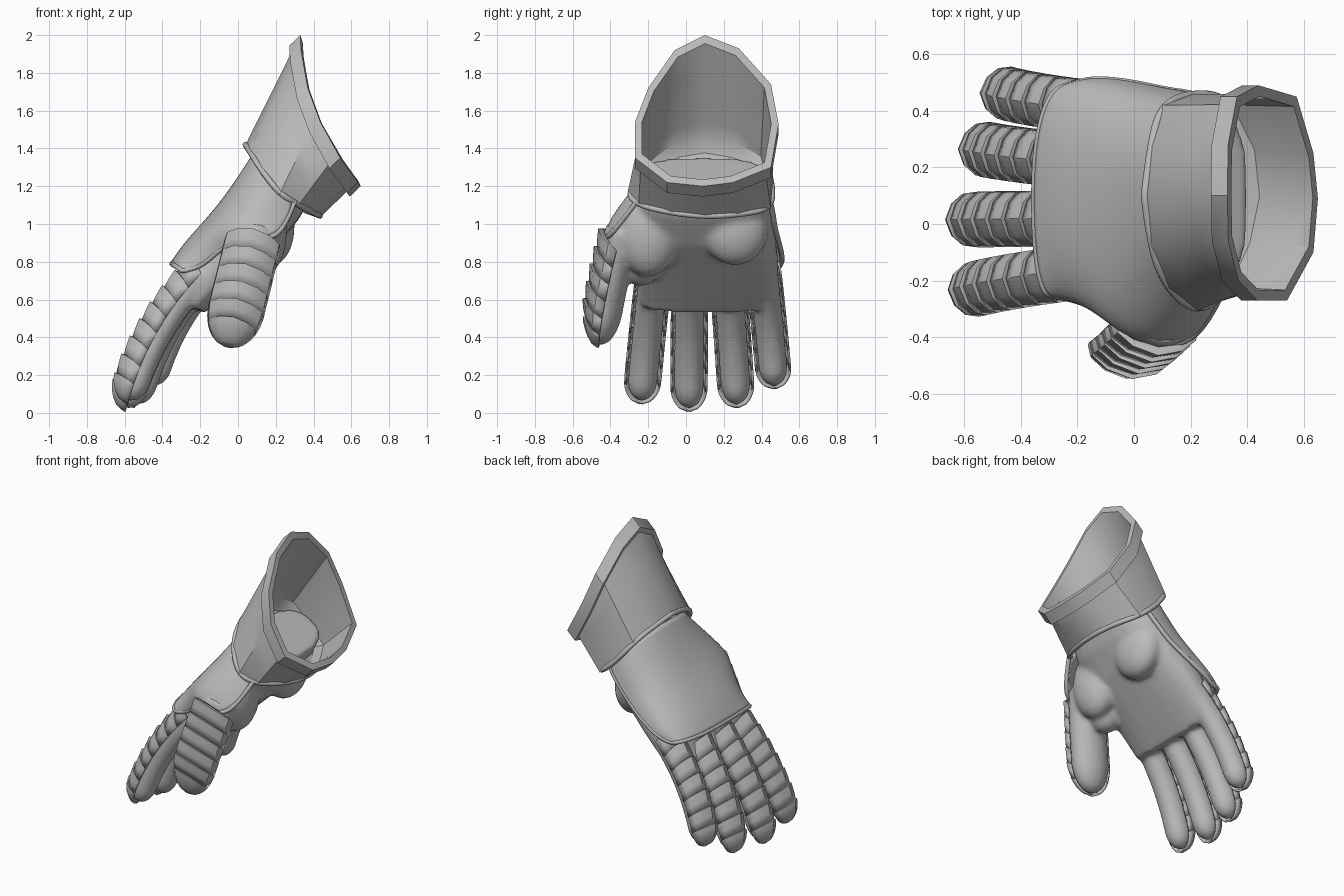
import bpy, bmesh, math
from mathutils import Vector as V

cube = bpy.data.objects.get("Cube")
if cube:
    bpy.data.objects.remove(cube)

steel = bpy.data.materials.new("steel_grey")
steel.use_nodes = True
GREY = (0.5, 0.5, 0.5, 1)
steel.diffuse_color = GREY
steel.node_tree.nodes["Principled BSDF"].inputs["Base Color"].default_value = GREY


def loft(bm, rings, closed=False, caps=False):
    """Skin a row of equally long rings with quads."""
    rows = [[bm.verts.new(p) for p in r] for r in rings]
    n = len(rows[0])
    for a, b in zip(rows, rows[1:]):
        for i in range(n if closed else n - 1):
            j = (i + 1) % n
            bm.faces.new((a[i], a[j], b[j], b[i]))
    if caps:
        bm.faces.new(rows[0])
        bm.faces.new(rows[-1])


def finish(bm, name, angle=40):
    bmesh.ops.recalc_face_normals(bm, faces=bm.faces[:])
    me = bpy.data.meshes.new(name)
    bm.to_mesh(me)
    bm.free()
    me.materials.append(steel)
    ob = bpy.data.objects.new(name, me)
    bpy.context.collection.objects.link(ob)
    bpy.ops.object.select_all(action='DESELECT')
    ob.select_set(True)
    bpy.context.view_layer.objects.active = ob
    bpy.ops.object.shade_smooth_by_angle(angle=math.radians(angle))
    return ob


def solidify(ob, thickness):
    m = ob.modifiers.new("thickness", 'SOLIDIFY')
    m.thickness, m.offset = thickness, 0


def roll(name, points, radius, cyclic=False):
    """Rolled edge: a round wire along a path."""
    cu = bpy.data.curves.new(name, 'CURVE')
    cu.dimensions = '3D'
    cu.bevel_depth, cu.bevel_resolution = radius, 2
    sp = cu.splines.new('NURBS')
    sp.points.add(len(points) - 1)
    for q, p in zip(sp.points, points):
        q.co = (*p, 1)
    sp.use_cyclic_u, sp.use_endpoint_u, sp.order_u = cyclic, True, 3
    cu.materials.append(steel)
    ob = bpy.data.objects.new(name, cu)
    bpy.context.collection.objects.link(ob)


# Half outline of a lame: fraction of the half width and of the depth
ROOF = [(1, 0), (0.95, 0.4), (0.6, 0.78), (0, 1)]
ROOF = [(-w, h) for w, h in ROOF] + ROOF[-2::-1]


class Digit:
    """A gently bent finger axis with a frame at each point."""

    def __init__(self, base, tip, back, bulge, half, depth, flesh, lames, start=0, nose=0.16, arch=0.03):
        self.b, self.t, self.back = V(base), V(tip), V(back).normalized()
        self.c = (self.b + self.t) / 2 + self.back * bulge * 2
        self.half, self.depth, self.flesh, self.lames = half, depth, flesh, lames
        self.start, self.nose, self.arch = start, nose, arch

    def frame(self, u):
        p = self.b * (1 - u) ** 2 + self.c * 2 * u * (1 - u) + self.t * u * u
        d = ((self.c - self.b) * (1 - u) + (self.t - self.c) * u).normalized()
        side = d.cross(self.back).normalized()
        return p, d, side, side.cross(d)

    def taper(self, u):
        return math.sqrt(max(0.004, 1 - max(0, (u - 1 + self.nose) / self.nose) ** 2))

    def skin(self, bm):
        rings = []
        for i in range(25):
            u = i / 24
            p, d, s, n = self.frame(u * 0.99)
            k = self.taper(u)
            rings.append([p + s * self.half * 0.86 * k * math.cos(a) + n * self.flesh * k * math.sin(a)
                          for a in [math.tau * j / 16 for j in range(16)]])
        loft(bm, rings, True, True)

    def armour(self, name):
        bm = bmesh.new()
        step = (1 - self.start) / self.lames
        for i in range(self.lames):
            last = i == self.lames - 1
            steps = [(0, 0.85), (0, 1.08), (0.5, 1.0), (1, 0.92)]
            if last:
                steps = steps[:2] + [(j / 6, 1.08 - j / 60) for j in range(1, 7)]
            rings = []
            for f, k in steps:
                u = self.start + step * (i + f)
                p, d, s, n = self.frame(u)
                t = self.taper(u)
                rings.append([p + s * self.half * t * w + n * self.depth * k * t * h
                              - d * self.arch * h * (1 - f * last) for w, h in ROOF])
            loft(bm, rings)
        solidify(finish(bm, name, 35), 0.012)


# Fingers and thumb
BACK = (-0.86, 0, 0.5)
digits = {
    "index": Digit((-0.2, -0.17, 0.73), (-0.585, -0.24, 0.05), BACK, 0.05, 0.093, 0.105, 0.085, 8),
    "middle": Digit((-0.2, 0.02, 0.73), (-0.595, 0.015, 0.01), BACK, 0.05, 0.093, 0.105, 0.085, 8),
    "ring": Digit((-0.18, 0.22, 0.73), (-0.545, 0.27, 0.03), BACK, 0.05, 0.093, 0.105, 0.085, 8),
    "little": Digit((-0.13, 0.41, 0.74), (-0.465, 0.47, 0.13), BACK, 0.05, 0.09, 0.105, 0.085, 7),
    "thumb": Digit((0.1, -0.33, 0.98), (-0.055, -0.46, 0.35), (-0.1, -1, 0), 0.01,
                   0.145, 0.115, 0.095, 6, 0.14, 0.3, 0.05),
}
glove = bmesh.new()
for key, digit in digits.items():
    digit.skin(glove)
    digit.armour(key + "_lames")

# Palm: centre x, centre z, low y, high y, half thickness
n = V(BACK).normalized()
palm = [(0.26, 1.27, -0.24, 0.42, 0.17), (0.17, 1.12, -0.26, 0.45, 0.18), (0.06, 0.97, -0.28, 0.47, 0.17),
        (-0.08, 0.8, -0.26, 0.49, 0.14), (-0.17, 0.69, -0.25, 0.49, 0.12), (-0.25, 0.57, -0.24, 0.46, 0.085)]
rings = []
for x, z, lo, hi, h in palm:
    ring = []
    for j in range(24):
        a = math.tau * j / 24
        c, s = math.cos(a), math.sin(a)
        ring.append(V((x, (lo + hi) / 2, z)) + V((0, (hi - lo) / 2, 0)) * math.copysign(abs(c) ** 0.75, c)
                    + n * h * math.copysign(abs(s) ** 0.75, s))
    rings.append(ring)
loft(glove, rings, True, True)

# Fleshy pads: ball of the thumb, heel of the hand, web beside the index finger
for spot, size in [((0.13, -0.2, 0.96), (0.13, 0.17, 0.24)), ((0.18, 0.26, 0.98), (0.12, 0.18, 0.2)),
                   ((0.03, -0.24, 0.82), (0.11, 0.12, 0.15))]:
    for v in bmesh.ops.create_uvsphere(glove, u_segments=20, v_segments=12, radius=1)["verts"]:
        v.co = V(spot) + V(a * b for a, b in zip(v.co, size))
hand = finish(glove, "glove", 180)
m = hand.modifiers.new("blend", 'REMESH')
m.mode, m.voxel_size, m.use_smooth_shade = 'VOXEL', 0.014, True
m = hand.modifiers.new("soften", 'SMOOTH')
m.iterations = 14

# Hand plate: front edge, crest and rear edge at each station
front = [(0.3, -0.26, 1.12), (0.24, -0.38, 0.96), (0.14, -0.43, 0.92), (0.02, -0.41, 0.93),
         (-0.09, -0.32, 0.87), (-0.19, -0.27, 0.78), (-0.29, -0.25, 0.75)]
crest = [(0.08, 1.36), (0.01, 1.25), (-0.06, 1.15), (-0.13, 1.06), (-0.21, 0.97), (-0.29, 0.88), (-0.35, 0.79)]
rear = [(0.27, 0.44, 1.15), (0.2, 0.46, 1.06), (0.12, 0.47, 0.98), (0.03, 0.49, 0.91),
        (-0.06, 0.505, 0.85), (-0.15, 0.51, 0.8), (-0.22, 0.49, 0.77)]
rings = []
for f, (cx, cz), r in zip(front, crest, rear):
    top, ring = V((cx, 0.1, cz)), []
    for j in range(-7, 8):
        a = abs(j) / 7 * math.pi / 2
        e = V(r if j > 0 else f) - top
        drop = 1 - math.cos(a) ** 0.8
        ring.append(top + V((e.x * drop, e.y * math.sin(a) ** 0.9, e.z * drop)))
    rings.append(ring)
bm = bmesh.new()
loft(bm, rings)
plate = finish(bm, "hand_plate", 180)
plate.modifiers.new("round", 'SUBSURF').levels = 2
solidify(plate, 0.02)
roll("hand_plate_edge", [r[0] for r in rings] + rings[-1][1:-1] + [r[-1] for r in reversed(rings)], 0.014)

# Cuff: wrist ring and flared mouth, both starting on the back of the hand
wrist = [V(p) for p in [
    (0.04, 0.1, 1.42), (0.06, 0.28, 1.39), (0.1, 0.42, 1.33), (0.2, 0.46, 1.2),
    (0.33, 0.45, 1.08), (0.42, 0.28, 1.05), (0.44, 0.1, 1.04), (0.4, -0.08, 1.06),
    (0.32, -0.25, 1.1), (0.22, -0.31, 1.16), (0.12, -0.23, 1.29), (0.06, -0.08, 1.39)]]
mouth = [V((0.33 + 0.32 * ((2 - z) / 0.8) ** 2, y, z)) for y, z in [
    (0.1, 2), (0.28, 1.93), (0.45, 1.74), (0.49, 1.53), (0.45, 1.3), (0.25, 1.22),
    (0.09, 1.2), (-0.1, 1.22), (-0.27, 1.35), (-0.27, 1.54), (-0.2, 1.72), (-0.06, 1.92)]]
centre = sum(mouth, V()) / len(mouth)
floor = sum(wrist, V()) / len(wrist)
slide = V((-0.058, 0, -0.055))


def inset(k, s):
    return [centre + (p - centre) * k + slide * s for p in mouth]


def between(a, b, t):
    return [p.lerp(q, t) for p, q in zip(a, b)]


# Outer wall, heavy rim, then the hollow inside down to a rounded floor
lip, neck = inset(0.9, 0), inset(0.92, 1)
core = [floor + (p - floor) * 0.92 for p in wrist]
profile = [between(wrist, neck, t) for t in (0, 0.25, 0.5, 0.75, 1)]
profile += [inset(1, 1), inset(1, 0), lip]
profile += [between(lip, core, t) for t in (0.25, 0.5, 0.75, 0.9)]
profile += [[floor.lerp(p, k) - slide * (1 - k) * 0.3 for p in core] for k in (0.85, 0.6, 0.3)]
bm = bmesh.new()
loft(bm, profile, True)
bmesh.ops.holes_fill(bm, edges=[e for e in bm.edges if e.is_boundary and
                                (e.verts[0].co - floor).length < 0.2], sides=12)
finish(bm, "cuff", 32)
roll("cuff_edge", wrist, 0.016, True)
